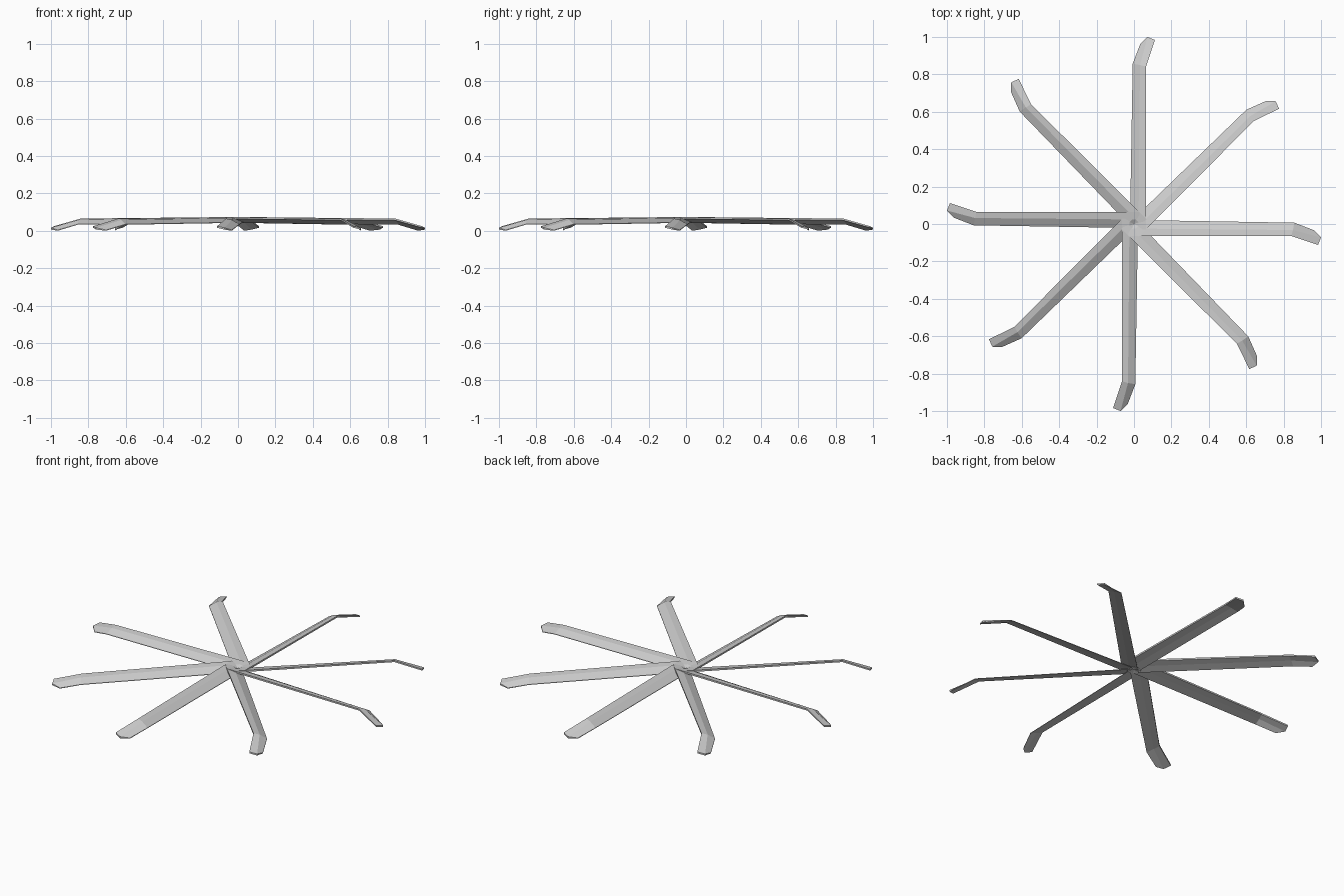
import bpy, bmesh, math
from mathutils import Vector

if "Cube" in bpy.data.objects:
    bpy.data.objects.remove(bpy.data.objects["Cube"])

# Blade stations from hub to winglet tip: trailing edge, mid chord, leading edge
stations = [
    ((-0.03, 0.022, 0.045), (-0.03, -0.024, 0.058), (-0.03, -0.065, 0.066)),
    ((0.857, 0.007, 0.034), (0.850, -0.032, 0.048), (0.841, -0.064, 0.058)),
    ((0.964, -0.034, 0.002), (1.0, -0.072, 0.008), (0.984, -0.112, 0.018)),
]
# Thickness of the top skin above the flat underside
thick = [(0.003, 0.014, 0.010), (0.003, 0.012, 0.009), (0.004, 0.010, 0.008)]


def blade_mesh():
    bm = bmesh.new()
    rings = []
    for pts, t in zip(stations, thick):
        low = [Vector(p) for p in pts]
        high = [p + Vector((0, 0, h)) for p, h in zip(low, t)]
        rings.append([bm.verts.new(p) for p in low + high[::-1]])
    n = len(rings[0])
    for a, b in zip(rings, rings[1:]):
        for i in range(n):
            j = (i + 1) % n
            bm.faces.new((a[i], a[j], b[j], b[i]))
    bm.faces.new(rings[0])
    # Pointed tip closed with two quads
    e = rings[-1]
    bm.faces.new((e[0], e[1], e[4], e[5]))
    bm.faces.new((e[1], e[2], e[3], e[4]))
    bmesh.ops.recalc_face_normals(bm, faces=bm.faces)
    me = bpy.data.meshes.new("fan_blade")
    bm.to_mesh(me)
    bm.free()
    return me


# Eight identical blades around the vertical axis
mesh = blade_mesh()
for k in range(8):
    blade = bpy.data.objects.new(f"fan_blade_{k + 1}", mesh)
    blade.rotation_euler.z = k * math.pi / 4
    blade.location.z = -0.002
    bpy.context.collection.objects.link(blade)
